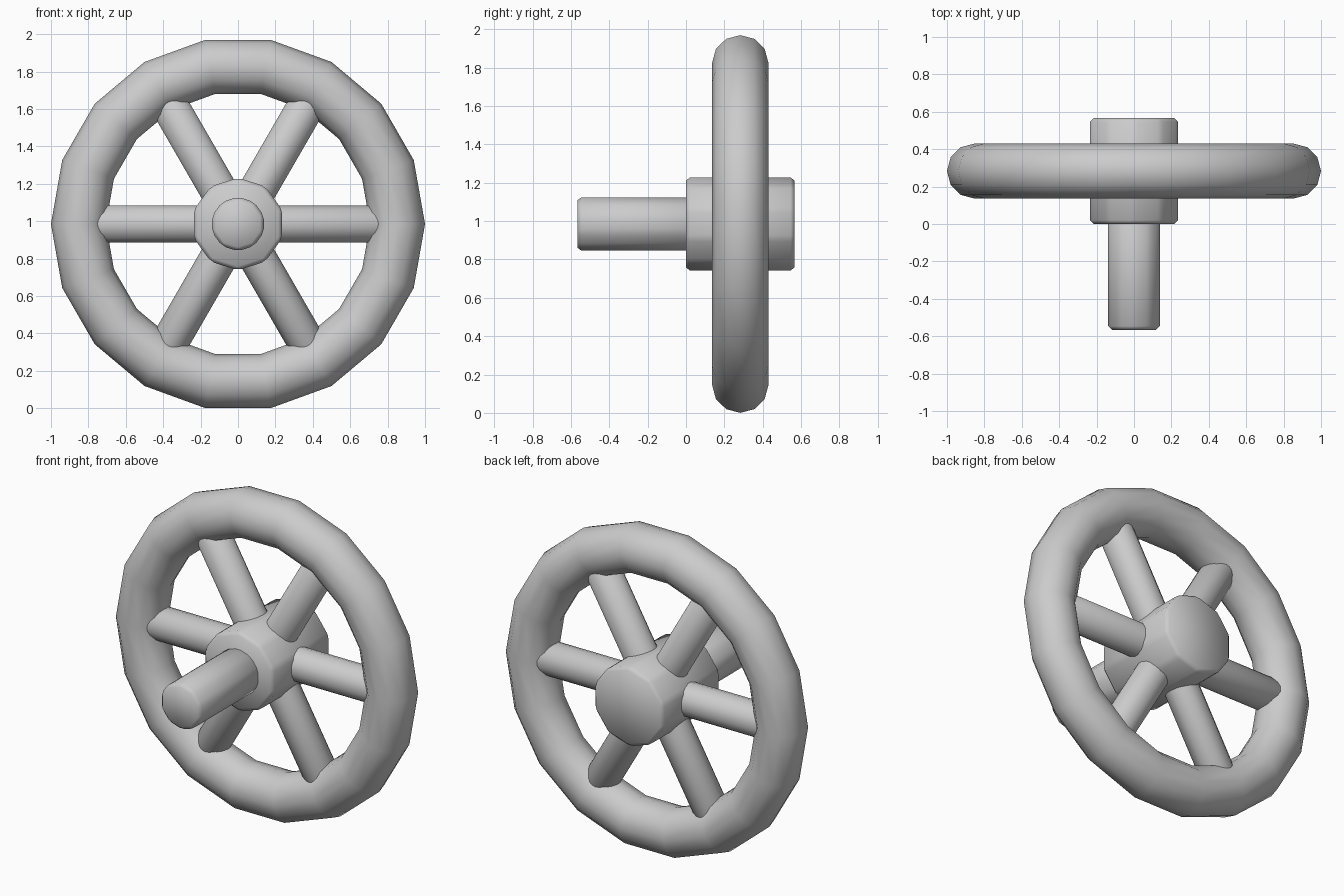
import bpy
from math import pi

if "Cube" in bpy.data.objects:
    bpy.data.objects.remove(bpy.data.objects["Cube"])

CZ = 0.985      # axle height
CY = 0.283      # wheel plane


def smooth(obj):
    for p in obj.data.polygons:
        p.use_smooth = True


def rod(name, radius, length, loc, rot, bevel=0.02):
    """Ten-sided rod with softened edges."""
    bpy.ops.mesh.primitive_cylinder_add(vertices=10, radius=radius, depth=length,
                                        location=loc, rotation=rot)
    obj = bpy.context.object
    obj.name = name
    mod = obj.modifiers.new("soft_edges", 'BEVEL')
    mod.width = bevel
    mod.segments = 1
    mod.limit_method = 'ANGLE'
    smooth(obj)
    return obj


# Rim
bpy.ops.mesh.primitive_torus_add(major_segments=18, minor_segments=12,
                                 major_radius=0.853, minor_radius=0.147,
                                 location=(0, CY, CZ), rotation=(pi / 2, 0, 0))
rim = bpy.context.object
rim.name = "rim"
smooth(rim)

# Hub and axle
rod("hub", 0.248, 0.566, (0, CY, CZ), (pi / 2, 0, 0))
rod("axle", 0.145, 0.665, (0, -0.2335, CZ), (pi / 2, 0, 0))

# Three spoke bars running through the hub make six spokes
for i in range(3):
    rod(f"spoke_{i + 1}", 0.105, 1.68, (0, CY, CZ), (0, pi / 2 + i * pi / 3, 0))
